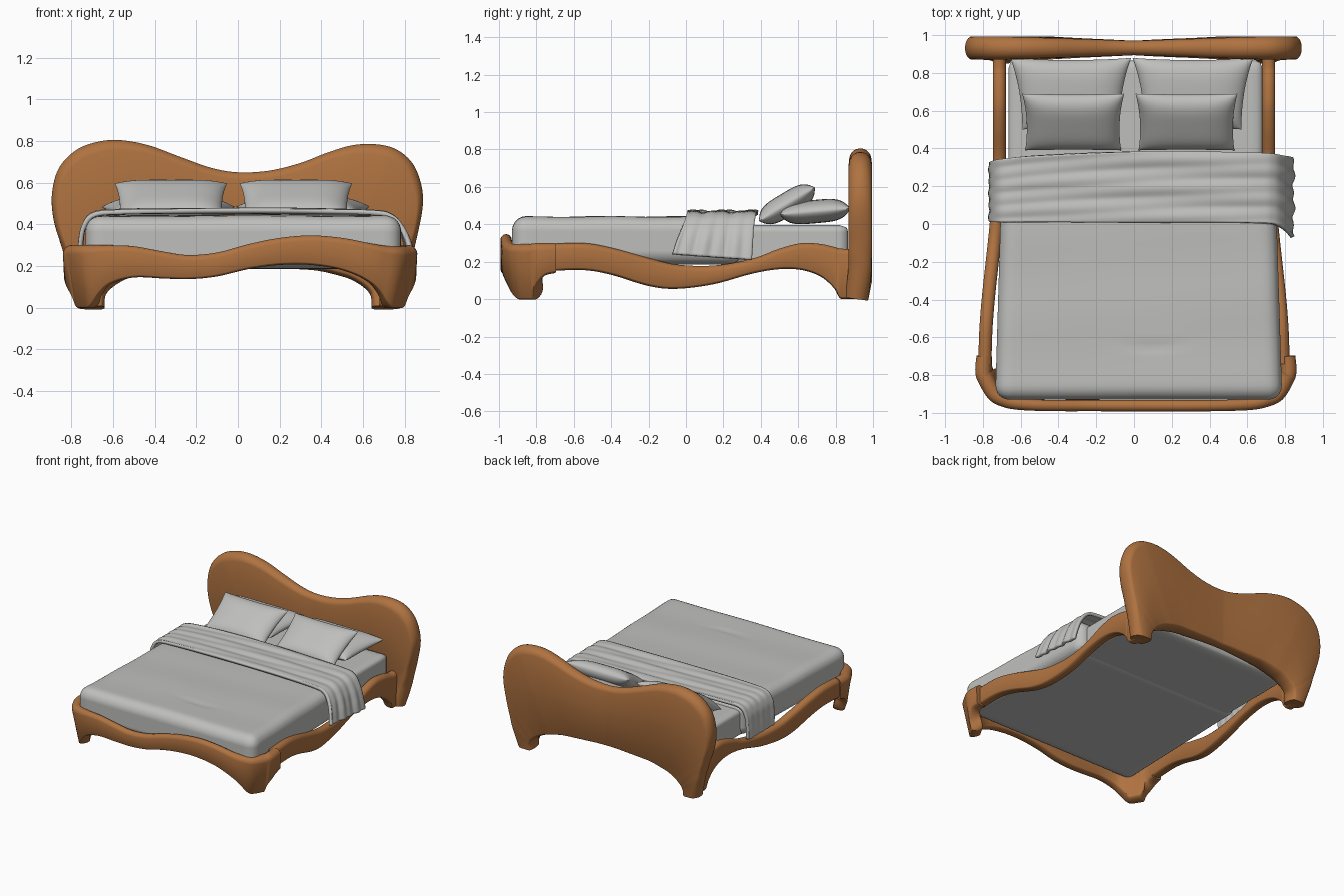
import bpy, bmesh, math
from mathutils import Vector

if "Cube" in bpy.data.objects:
    bpy.data.objects.remove(bpy.data.objects["Cube"])


def material(name, rgb):
    m = bpy.data.materials.new(name)
    m.diffuse_color = (*rgb, 1)
    m.use_nodes = True
    m.node_tree.nodes["Principled BSDF"].inputs["Base Color"].default_value = m.diffuse_color
    return m


WOOD = material("warm wood", (0.43, 0.17, 0.052))
LINEN = material("grey linen", (0.52, 0.525, 0.51))


def finish(name, bm, mat, angle=50):
    bmesh.ops.recalc_face_normals(bm, faces=bm.faces[:])
    me = bpy.data.meshes.new(name)
    bm.to_mesh(me)
    bm.free()
    me.materials.append(mat)
    ob = bpy.data.objects.new(name, me)
    bpy.context.collection.objects.link(ob)
    bpy.ops.object.select_all(action='DESELECT')
    ob.select_set(True)
    bpy.context.view_layer.objects.active = ob
    bpy.ops.object.shade_smooth_by_angle(angle=math.radians(angle))
    return ob


def spline(pts, n=6):
    """Catmull-Rom through tuples of any length."""
    pts = [Vector(p) for p in pts]
    p = [2 * pts[0] - pts[1]] + pts + [2 * pts[-1] - pts[-2]]
    out = []
    for i in range(1, len(p) - 2):
        a, b, c, d = p[i - 1:i + 3]
        for k in range(n):
            t = k / n
            out.append(0.5 * (2 * b + (c - a) * t + (2 * a - 5 * b + 4 * c - d) * t * t
                              + (3 * b - a - 3 * c + d) * t ** 3))
    return out + [pts[-1]]


def loft(name, stations, seg=24):
    """Board through (low point, high point, thickness) stations with rounded edges."""
    bm = bmesh.new()
    rings = []
    for i, (lo, hi, t) in enumerate(stations):
        a, b = stations[max(i - 1, 0)], stations[min(i + 1, len(stations) - 1)]
        up = (hi - lo).normalized()
        side = (b[0] + b[1] - a[0] - a[1]).cross(up).normalized()
        r = t / 2
        rb = r * 0.4
        ring = []
        for k in range(seg):
            w = 2 * math.pi * (k + 0.5) / seg
            s = math.sin(w)
            base = hi + up * (r * s - r) if s > 0 else lo + up * (rb * s + rb)
            ring.append(bm.verts.new(base + side * r * math.cos(w)))
        rings.append(ring)
    for p, q in zip(rings, rings[1:]):
        for k in range(seg):
            bm.faces.new((p[k], p[(k + 1) % seg], q[(k + 1) % seg], q[k]))
    bm.faces.new(rings[0])
    bm.faces.new(rings[-1])
    return finish(name, bm, WOOD)


# Headboard: inner arch (x, z) paired with outer outline (x, z)
head = [(-.64, 0, -.77, 0), (-.64, .04, -.80, .12), (-.63, .07, -.84, .27), (-.60, .10, -.885, .42),
        (-.57, .12, -.893, .55), (-.53, .14, -.86, .67), (-.48, .155, -.78, .755),
        (-.42, .17, -.68, .795), (-.36, .18, -.57, .805), (-.28, .185, -.43, .78),
        (-.18, .19, -.28, .725), (-.08, .195, -.13, .672), (0, .195, 0, .65),
        (.08, .195, .15, .658), (.18, .19, .30, .695), (.28, .185, .43, .745),
        (.36, .18, .55, .78), (.42, .17, .66, .785), (.48, .155, .76, .76), (.53, .14, .84, .69),
        (.57, .12, .882, .58), (.60, .10, .885, .47), (.63, .07, .85, .30), (.64, .04, .81, .12),
        (.64, 0, .78, 0)]
loft("headboard", [(Vector((bx, .932 - .02 * max(0, 1 - bz / .08), max(bz, 0))),
                    Vector((tx, .932 - .02 * max(0, 1 - tz / .2), max(tz, 0))),
                    .077 + .048 * min(1, abs(tx) / .75)) for bx, bz, tx, tz in spline(head)])

# Footboard: x, y, low z, high z, thickness, wrapping round both front legs
foot = [(-.795, -.70, .14, .30, .08), (-.80, -.76, .125, .30, .085), (-.80, -.80, .08, .30, .085),
        (-.79, -.83, 0, .30, .085), (-.745, -.905, 0, .30, .08), (-.69, -.935, .06, .30, .075),
        (-.62, -.952, .115, .30, .065), (-.5, -.96, .145, .295, .06), (-.36, -.962, .14, .27, .06),
        (-.24, -.962, .137, .253, .06), (-.1, -.962, .15, .265, .06), (.05, -.962, .185, .305, .06),
        (.2, -.962, .205, .335, .06), (.35, -.962, .205, .347, .06), (.5, -.96, .18, .335, .06),
        (.63, -.952, .125, .31, .065), (.70, -.935, .07, .298, .075), (.765, -.905, 0, .293, .08),
        (.81, -.83, 0, .295, .085), (.82, -.80, .08, .30, .085), (.82, -.76, .125, .30, .085),
        (.815, -.70, .14, .30, .08)]
st = []
for x, y, zl, zh, t in spline(foot):
    k = max(0, min(1, 1 - zl / .15))
    st.append((Vector((x - math.copysign(.05 * k, x), y + .03 * k, max(zl, 0))),
               Vector((x, y, zh)), t))
loft("footboard", st)

# Side rails: y, low z, high z; they sweep outwards towards the foot
rail = [(-.74, .15, .295), (-.55, .155, .30), (-.4, .13, .275), (-.2, .07, .22), (-.05, .055, .185),
        (.15, .08, .18), (.35, .135, .215), (.5, .16, .27), (.62, .155, .30), (.72, .12, .295),
        (.79, .06, .28), (.83, 0, .27), (.91, 0, .27)]
for s, name in ((1, "right_rail"), (-1, "left_rail")):
    st = []
    for y, zl, zh in spline(rail):
        f = max(0, min(1, .3 - y))
        x = s * (.713 + .075 * f * f * (3 - 2 * f))
        st.append((Vector((x, y, max(zl, 0))), Vector((x, y, zh)), .07))
    loft(name, st)


def soft_box(name, lo, hi, r, cuts, warp=lambda p: p):
    lo, hi = Vector(lo), Vector(hi)
    bm = bmesh.new()
    bmesh.ops.create_cube(bm, size=1)
    bmesh.ops.subdivide_edges(bm, edges=bm.edges[:], cuts=cuts, use_grid_fill=True)
    for v in bm.verts:
        p = Vector([lo[i] + (v.co[i] + .5) * (hi[i] - lo[i]) for i in range(3)])
        q = Vector([max(lo[i] + r, min(hi[i] - r, p[i])) for i in range(3)])
        d = p - q
        v.co = warp(q + d.normalized() * r if d.length > 1e-6 else p)
    return finish(name, bm, LINEN)


def duvet_warp(p):
    # slight taper to the head and gentle wrinkles on the upper side
    p.x *= 1 - .04 * (p.y + .93)
    k = max(0, (p.z - .36) / .08)
    p.z += k * .004 * math.sin(9 * p.y + 3 * p.x) * math.sin(4 * p.x - 5 * p.y)
    p.z -= k * .007 * math.exp(-((p.y + .65 - .5 * (p.x - .1) ** 2) / .02) ** 2 - ((p.x - .1) / .15) ** 2)
    return p


# Mattress and duvet
soft_box("mattress", (-.665, -.85, .19), (.68, .865, .395), .035, 40)
soft_box("duvet", (-.735, -.93, .185), (.785, .30, .44), .075, 48, duvet_warp)

# Folded blanket draped across the bed: x, z, front y, back y
drape = [(-.758, .21, .02, .33), (-.755, .30, .015, .33), (-.74, .39, .01, .335), (-.69, .448, .01, .345),
         (-.55, .46, .01, .36), (-.25, .463, .01, .375), (.1, .462, .01, .385), (.4, .46, .01, .38),
         (.65, .455, .005, .375), (.735, .435, 0, .37), (.785, .37, -.02, .36), (.815, .29, -.045, .355),
         (.835, .21, -.07, .35)]
bm = bmesh.new()
grid = []
for x, z, y0, y1 in spline(drape, 7):
    row = []
    hang = max(0, min(1, (.44 - z) / .15))
    for j in range(41):
        v = j / 40
        fold = math.sin(15 * v + 2.5 * x) * (.6 + .4 * math.sin(3 * x + 1)) + .5 * math.sin(31 * v - 4 * x)
        drop = hang * .03 * (1 - v) if x > 0 else 0
        row.append(bm.verts.new((x + hang * .010 * fold * (1 if x > 0 else .5), y0 + (y1 - y0) * v,
                                 z + drop + (1 - hang) * .005 * fold)))
    grid.append(row)
for a, b in zip(grid, grid[1:]):
    for j in range(40):
        bm.faces.new((a[j], b[j], b[j + 1], a[j + 1]))
ob = finish("folded_blanket", bm, LINEN)
sol = ob.modifiers.new("thickness", 'SOLIDIFY')
sol.thickness, sol.offset = .022, 0


def pillow(name, loc, size, tilt, taper, n=24):
    w, d, h = size
    bm = bmesh.new()
    for s in (1, -1):
        g = []
        for i in range(n + 1):
            u = math.sin(math.pi / 2 * (2 * i / n - 1))
            row = []
            for j in range(n + 1):
                v = math.sin(math.pi / 2 * (2 * j / n - 1))
                x = w / 2 * u * (1 - .06 * (1 - v * v)) * (1 + taper * (v - 1) / 2)
                y = d / 2 * v * (1 - .06 * (1 - u * u))
                z = s * h / 2 * (max(0, 1 - u ** 4) * max(0, 1 - v ** 4)) ** .6
                row.append(bm.verts.new((x, y, z)))
            g.append(row)
        for i in range(n):
            for j in range(n):
                bm.faces.new((g[i][j], g[i + 1][j], g[i + 1][j + 1], g[i][j + 1]))
    bmesh.ops.remove_doubles(bm, verts=bm.verts[:], dist=1e-5)
    ob = finish(name, bm, LINEN)
    ob.location = loc
    ob.rotation_euler.x = math.radians(tilt)


# Two flat pillows behind, two leaning pillows in front
for side, xr, xf in (("left", -.335, -.322), ("right", .312, .278)):
    pillow(side + "_back_pillow", (xr, .69, .468), (.64, .38, .125), 5, .2)
    pillow(side + "_front_pillow", (xf, .54, .507), (.54, .35, .125), 31, .06)
